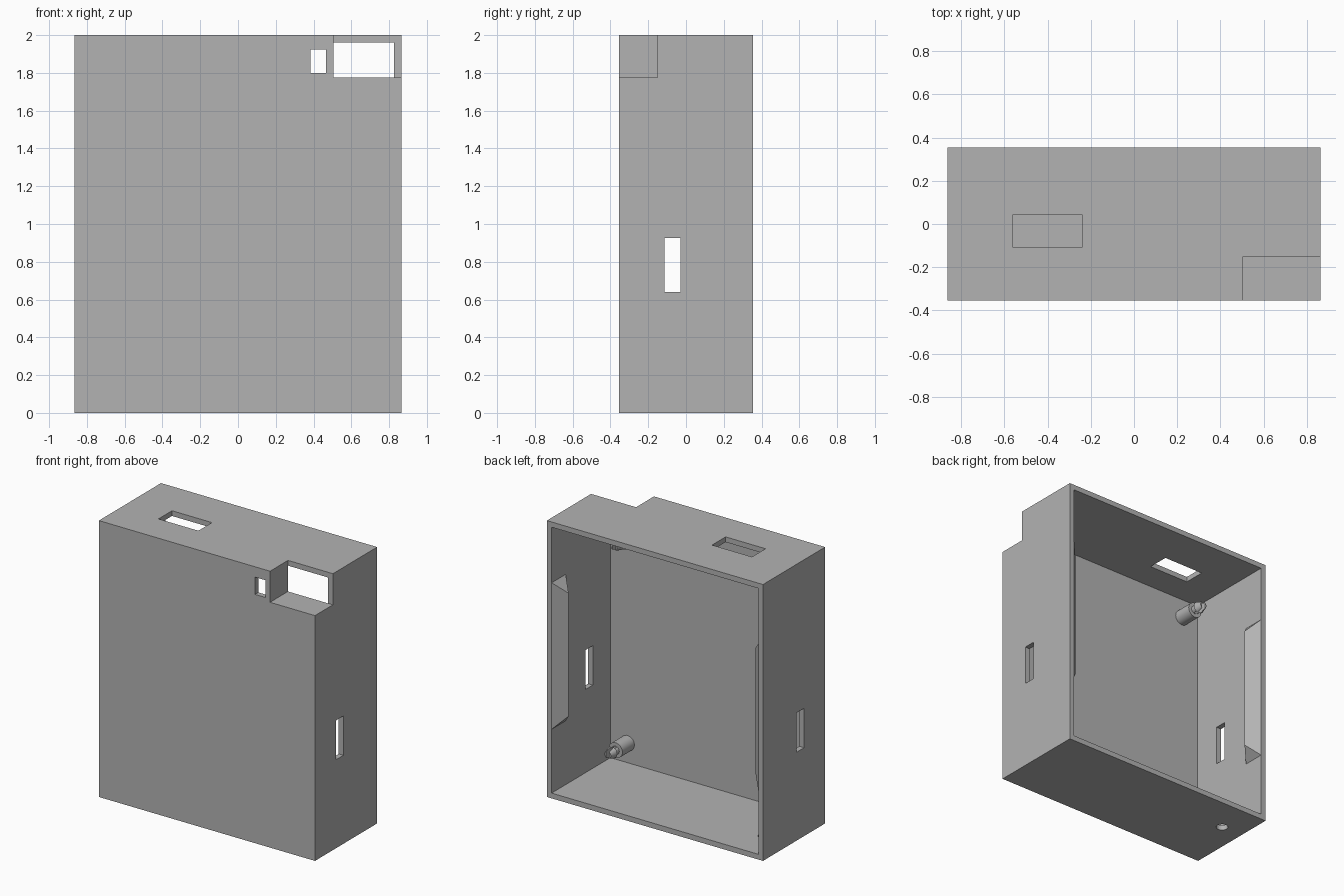
import bpy
import bmesh
from math import radians
from mathutils import Matrix, Vector

old = bpy.data.objects.get("Cube")
if old:
    bpy.data.objects.remove(old, do_unlink=True)

W, D, H, T = 0.865, 0.355, 2.0, 0.038   # half width, half depth, height, wall

grey = bpy.data.materials.new("matte grey")
grey.use_nodes = True
grey.diffuse_color = (0.45, 0.45, 0.45, 1)
grey.node_tree.nodes["Principled BSDF"].inputs["Base Color"].default_value = grey.diffuse_color


def finish(name, bm):
    bmesh.ops.recalc_face_normals(bm, faces=bm.faces)
    mesh = bpy.data.meshes.new(name)
    bm.to_mesh(mesh)
    bm.free()
    mesh.materials.append(grey)
    obj = bpy.data.objects.new(name, mesh)
    bpy.context.scene.collection.objects.link(obj)
    return obj


def box(name, lo, hi):
    lo, hi = Vector(lo), Vector(hi)
    bm = bmesh.new()
    bmesh.ops.create_cube(bm, size=1, matrix=Matrix.Translation((lo + hi) / 2)
                          @ Matrix.Diagonal((*(hi - lo), 1)))
    return finish(name, bm)


def combine(target, tool, operation="DIFFERENCE"):
    mod = target.modifiers.new(operation.lower(), "BOOLEAN")
    mod.operation, mod.solver, mod.object = operation, "EXACT", tool
    activate(target)
    bpy.ops.object.modifier_apply(modifier=mod.name)
    bpy.data.objects.remove(tool, do_unlink=True)


def activate(obj):
    bpy.ops.object.select_all(action="DESELECT")
    obj.select_set(True)
    bpy.context.view_layer.objects.active = obj


def cylinder(bm, x, z, y0, y1, r0, r1):
    """Cone or cylinder along y, with r0 at y0 and r1 at y1."""
    bmesh.ops.create_cone(bm, cap_ends=True, segments=32, radius1=r0, radius2=r1, depth=y1 - y0,
                          matrix=Matrix.Translation((x, (y0 + y1) / 2, z))
                          @ Matrix.Rotation(radians(-90), 4, "X"))


# Case open at the back
case = box("case", (-W, -D, 0), (W, D, H))
combine(case, box("cavity", (-W + T, -D + T, T), (W - T, D + 1, H - T)))

# Lined corner notch, open to the inside at its back
NX, NY, NZ = 0.505, -0.15, 1.775
combine(case, box("notch_lining", (NX - T, -D + T / 2, NZ - T), (W - T / 2, NY, H - T / 2)), "UNION")
combine(case, box("notch", (NX, -D - 1, NZ), (W + 1, NY, H + 1)))

# Openings: small front window, top slot, one slot through both sides
combine(case, box("front_window", (0.385, -D - 0.1, 1.8), (NX - T, -D + 0.1, 1.925)))
combine(case, box("top_slot", (-0.56, -0.11, H - 0.1), (-0.24, 0.045, H + 0.1)))
combine(case, box("side_slots", (-W - 1, -0.115, 0.64), (W + 1, -0.03, 0.925)))

# Round cable hole in the bottom
bm = bmesh.new()
bmesh.ops.create_cone(bm, cap_ends=True, segments=32, radius1=0.04, radius2=0.04, depth=0.2,
                      matrix=Matrix.Translation((-0.695, 0.10, 0)))
combine(case, finish("cable_hole", bm))

# Snap ridges on the inner side walls, with sloped ends
for side, label in ((1, "left"), (-1, "right")):
    bm = bmesh.new()
    wall, crest = side * (W - T), side * (W - T - 0.08)
    for z, inset in ((0.5, 0.085), (1.56, -0.085)):
        bm.verts.new((wall, D, z))
        bm.verts.new((wall, D - 0.16, z))
        bm.verts.new((crest, D - 0.08, z + inset))
    bmesh.ops.convex_hull(bm, input=bm.verts)
    bmesh.ops.dissolve_limit(bm, angle_limit=0.01, verts=bm.verts, edges=bm.edges)
    finish(label + "_snap_ridge", bm)

# Standoffs with split, barbed pins
posts = {"lower_left": (0.69, 0.18), "lower_right": (-0.69, 0.18),
         "upper_left": (0.64, 1.70), "upper_right": (-0.69, 1.82)}
base = -D + T
for label, (x, z) in posts.items():
    bm = bmesh.new()
    cylinder(bm, x, z, base - 0.01, -0.18, 0.055, 0.055)
    shaft = finish(label + "_standoff", bm)
    bm = bmesh.new()
    cylinder(bm, x, z, -0.19, -0.13, 0.03, 0.03)
    pin = finish(label + "_pin", bm)
    bm = bmesh.new()
    cylinder(bm, x, z, -0.14, -0.09, 0.042, 0.026)
    combine(pin, finish("barb", bm), "UNION")
    combine(pin, box("split", (x - 0.012, -0.175, z - 0.1), (x + 0.012, 0, z + 0.1)))
    for obj in (shaft, pin):
        activate(obj)
        bpy.ops.object.shade_smooth_by_angle(angle=radians(30))
